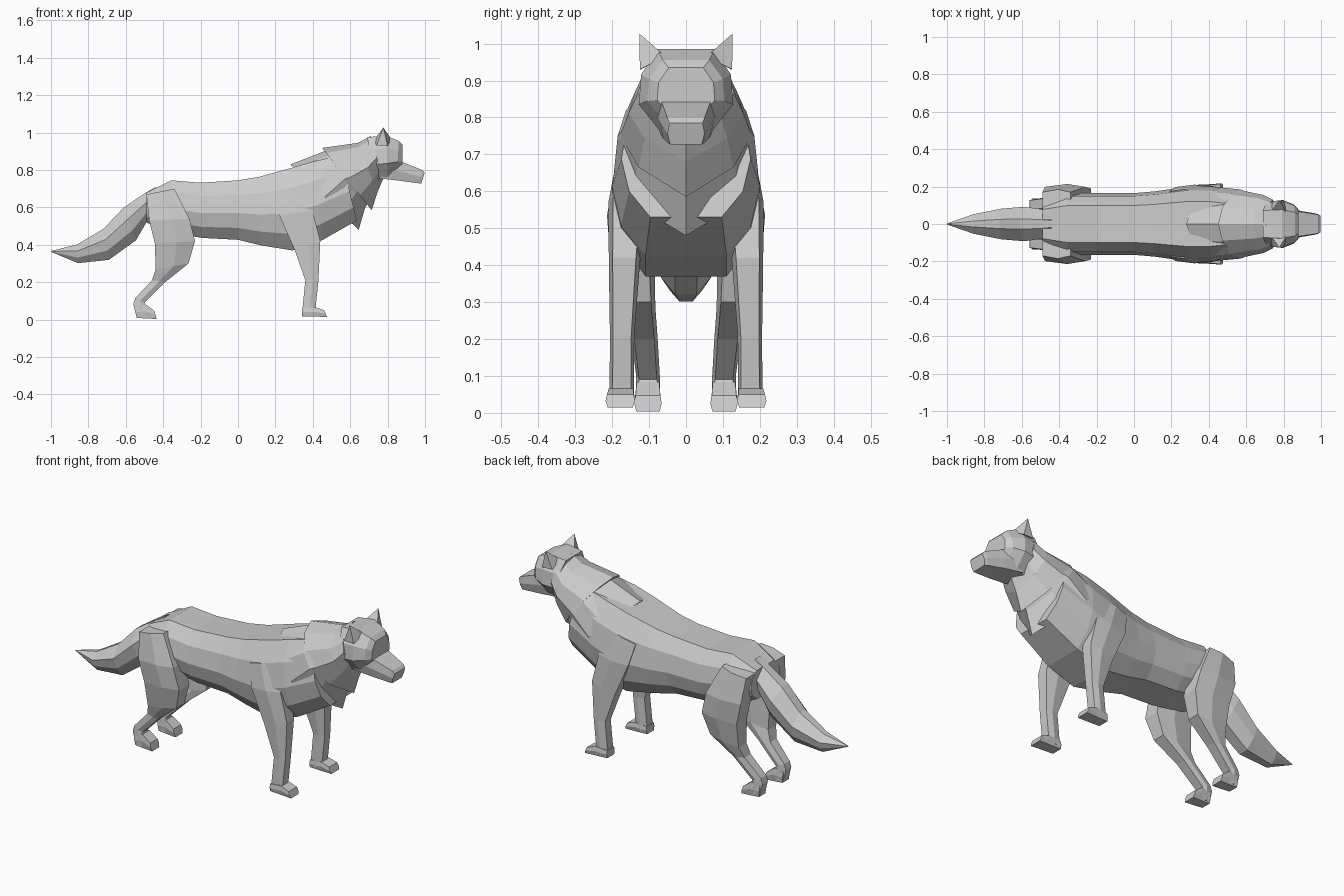
import bpy, bmesh

# Cross-section shapes: (fraction from top/front to bottom/back, fraction of half width)
BODY = [(0, .6), (.24, .9), (.55, 1), (.8, .88), (1, .55)]
MANE = [(0, 0), (.08, .5), (.27, .88), (.5, 1), (.76, .72), (1, 0)]
HEAD = [(0, .6), (.3, .95), (.65, 1), (1, .5)]
BOX = [(0, .9), (.5, 1), (1, .85)]
LEG = [(0, .75), (.45, 1), (1, .75)]
TAIL = [(0, .3), (.35, 1), (.7, .85), (1, .35)]


def finish(name, bm, mirror=False):
    bmesh.ops.remove_doubles(bm, verts=bm.verts, dist=1e-4)
    bmesh.ops.recalc_face_normals(bm, faces=bm.faces)
    me = bpy.data.meshes.new(name)
    bm.to_mesh(me)
    bm.free()
    ob = bpy.data.objects.new(name, me)
    bpy.context.collection.objects.link(ob)
    if mirror:
        m = ob.modifiers.new("mirror", 'MIRROR')
        m.use_axis = (False, True, False)
        m.use_mirror_merge = False
    return ob


def loft(name, shape, sections, mirror=False):
    """Section: first point x, z, last point x, z, half width, centre y."""
    bm = bmesh.new()
    rings = []
    for xa, za, xb, zb, hw, *c in sections:
        yc = c[0] if c else 0
        side = [(xa + (xb - xa) * t, w * hw, za + (zb - za) * t) for t, w in shape]
        pts = side + [(x, -y, z) for x, y, z in reversed(side) if abs(y) > 1e-6]
        rings.append([bm.verts.new((x, y + yc, z)) for x, y, z in pts])
    n = len(rings[0])
    for a, b in zip(rings, rings[1:]):
        for i in range(n):
            j = (i + 1) % n
            bm.faces.new((a[i], a[j], b[j], b[i]))
    bm.faces.new(rings[0])
    bm.faces.new(rings[-1])
    return finish(name, bm, mirror)


# Trunk from rump to chest
loft("torso", BODY, [
    (-.49, .68, -.49, .52, .13), (-.355, .745, -.38, .47, .165),
    (-.2, .732, -.19, .437, .165), (0, .745, 0, .427, .165),
    (.11, .763, .12, .398, .175), (.28, .81, .29, .37, .2),
    (.40, .845, .45, .425, .2), (.55, .88, .635, .53, .175)])

# Two overlapping fur collars, flared at the rear edge
loft("mane_rear", MANE, [
    (.28, .83, .645, .48, .195), (.46, .90, .68, .60, .185),
    (.60, .92, .72, .66, .15)])
loft("mane_front", MANE, [
    (.45, .918, .715, .585, .178), (.64, .945, .745, .68, .155),
    (.71, .982, .775, .75, .13)])

# Head
loft("skull", HEAD, [
    (.69, .975, .74, .75, .12), (.79, .985, .80, .755, .128),
    (.86, .955, .85, .785, .105), (.88, .935, .88, .80, .078)])
loft("muzzle", BOX, [
    (.84, .855, .76, .755, .082), (.89, .838, .87, .742, .072),
    (.985, .80, .96, .73, .056), (.998, .785, .98, .727, .05)])

# Pointed ears
bm = bmesh.new()
base = [bm.verts.new(p) for p in
        [(.73, .06, .965), (.74, .122, .93), (.80, .125, .93), (.82, .055, .965)]]
tip = bm.verts.new((.777, .126, 1.027))
for i in range(4):
    bm.faces.new((base[i], base[(i + 1) % 4], tip))
bm.faces.new(base)
finish("ear", bm, True)

# Front legs and paws
loft("front_leg", LEG, [
    (.33, .72, .19, .68, .05, .135), (.40, .58, .22, .56, .05, .16),
    (.44, .42, .30, .38, .042, .167), (.43, .21, .36, .21, .033, .173),
    (.415, .065, .345, .06, .033, .174), (.41, .04, .343, .02, .036, .175)], True)
loft("front_paw", BOX, [
    (.343, .06, .341, .018, .035, .175), (.415, .066, .41, .016, .037, .176),
    (.462, .05, .475, .015, .04, .178)], True)

# Hind legs and paws
loft("hind_leg", LEG, [
    (-.34, .70, -.49, .67, .06, .125), (-.26, .54, -.475, .53, .062, .152),
    (-.23, .42, -.445, .41, .06, .145), (-.265, .30, -.44, .27, .047, .13),
    (-.39, .20, -.46, .21, .036, .113), (-.50, .09, -.55, .115, .032, .103),
    (-.49, .06, -.56, .085, .032, .103), (-.49, .02, -.542, .012, .033, .103)], True)
loft("hind_paw", BOX, [
    (-.548, .07, -.542, .01, .032, .103), (-.495, .083, -.49, .006, .034, .103),
    (-.447, .047, -.435, .004, .037, .103)], True)

# Bushy drooping tail
loft("tail", TAIL, [
    (-.44, .71, -.46, .56, .06), (-.50, .675, -.49, .52, .08), (-.61, .60, -.545, .425, .092),
    (-.72, .485, -.69, .32, .082), (-.86, .402, -.855, .302, .052),
    (-1.0, .367, -.998, .362, .003)])
